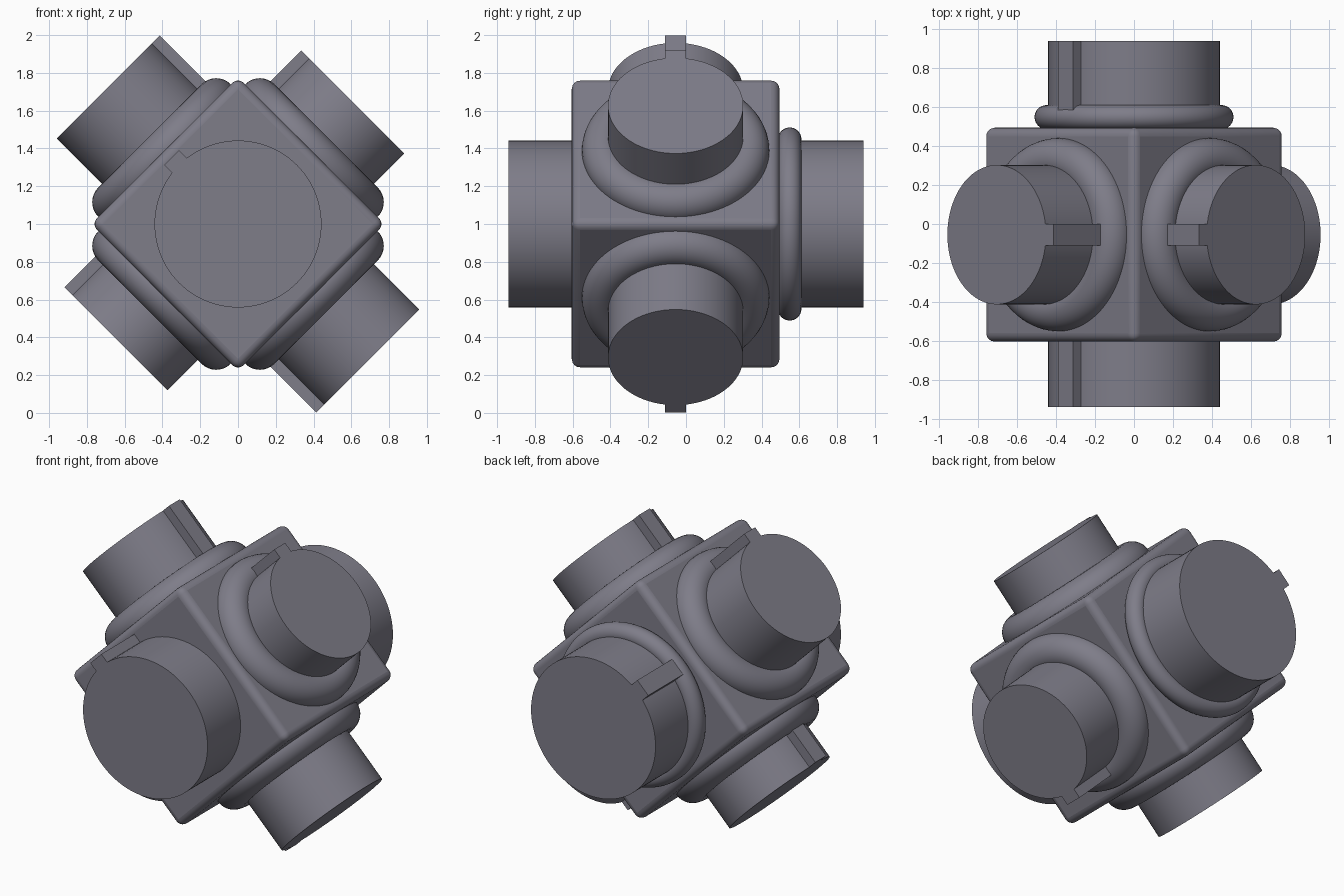
import bpy, math
from mathutils import Vector, Matrix

if "Cube" in bpy.data.objects:
    bpy.data.objects.remove(bpy.data.objects["Cube"])

C = Vector((0, -0.055, 1))               # centre of the housing
U = Vector((1, 0, 1)).normalized()       # up-right diagonal
V = Vector((-1, 0, 1)).normalized()      # up-left diagonal
Y = Vector((0, 1, 0))

steel = bpy.data.materials.new("dark_steel")
steel.diffuse_color = (0.21, 0.205, 0.25, 1)
steel.use_nodes = True
steel.node_tree.nodes["Principled BSDF"].inputs["Base Color"].default_value = steel.diffuse_color


def frame(axis, key, dist):
    """Matrix with local z along the shaft axis and local x toward its key."""
    m = Matrix((key, axis.cross(key), axis)).transposed().to_4x4()
    m.translation = C + axis * dist
    return m


def finish(name, matrix):
    ob = bpy.context.object
    ob.name = name
    ob.matrix_world = matrix
    ob.data.materials.append(steel)
    bpy.ops.object.shade_smooth_by_angle(angle=math.radians(35))
    return ob


def block(name, matrix, size):
    bpy.ops.mesh.primitive_cube_add(size=1)
    ob = bpy.context.object
    for v in ob.data.vertices:
        v.co = Vector(a * b for a, b in zip(v.co, size))
    return finish(name, matrix)


def shaft(name, axis, key, end, radius, ring=None):
    # round shaft from inside the housing to its end face
    start = 0.45
    bpy.ops.mesh.primitive_cylinder_add(vertices=96, radius=radius, depth=end - start)
    finish(name + "_shaft", frame(axis, key, (start + end) / 2))
    # key strip standing proud of the shaft, starting inside the collar
    start = 0.6 if ring else 0.5
    m = frame(axis, key, (start + end) / 2)
    m.translation += key * (radius - 0.02)
    block(name + "_key", m, (0.15, 0.11, end - start))
    # rounded collar
    if ring:
        dist, major, minor = ring
        bpy.ops.mesh.primitive_torus_add(major_radius=major, minor_radius=minor,
                                         major_segments=96, minor_segments=32)
        finish(name + "_collar", frame(axis, key, dist))


# rounded cube housing standing on its edge
housing = block("housing", frame(Y, U, 0), (1.1, 1.1, 1.1))
bevel = housing.modifiers.new("rounded_edges", 'BEVEL')
bevel.width = 0.045
bevel.segments = 5
bpy.ops.object.modifier_apply(modifier=bevel.name)
bpy.ops.object.shade_smooth_by_angle(angle=math.radians(35))

# six shafts: long and short diagonals, then front and back
side_ring = (0.55, 0.386, 0.11)
shaft("upper_left", V, U, 0.998, 0.358, side_ring)
shaft("lower_right", -V, -U, 0.998, 0.358, side_ring)
shaft("upper_right", U, V, 0.886, 0.358, side_ring)
shaft("lower_left", -U, V, 0.886, 0.358, side_ring)
shaft("front", -Y, V, 0.885, 0.442)
shaft("back", Y, V, 0.995, 0.442, (0.604, 0.449, 0.062))
